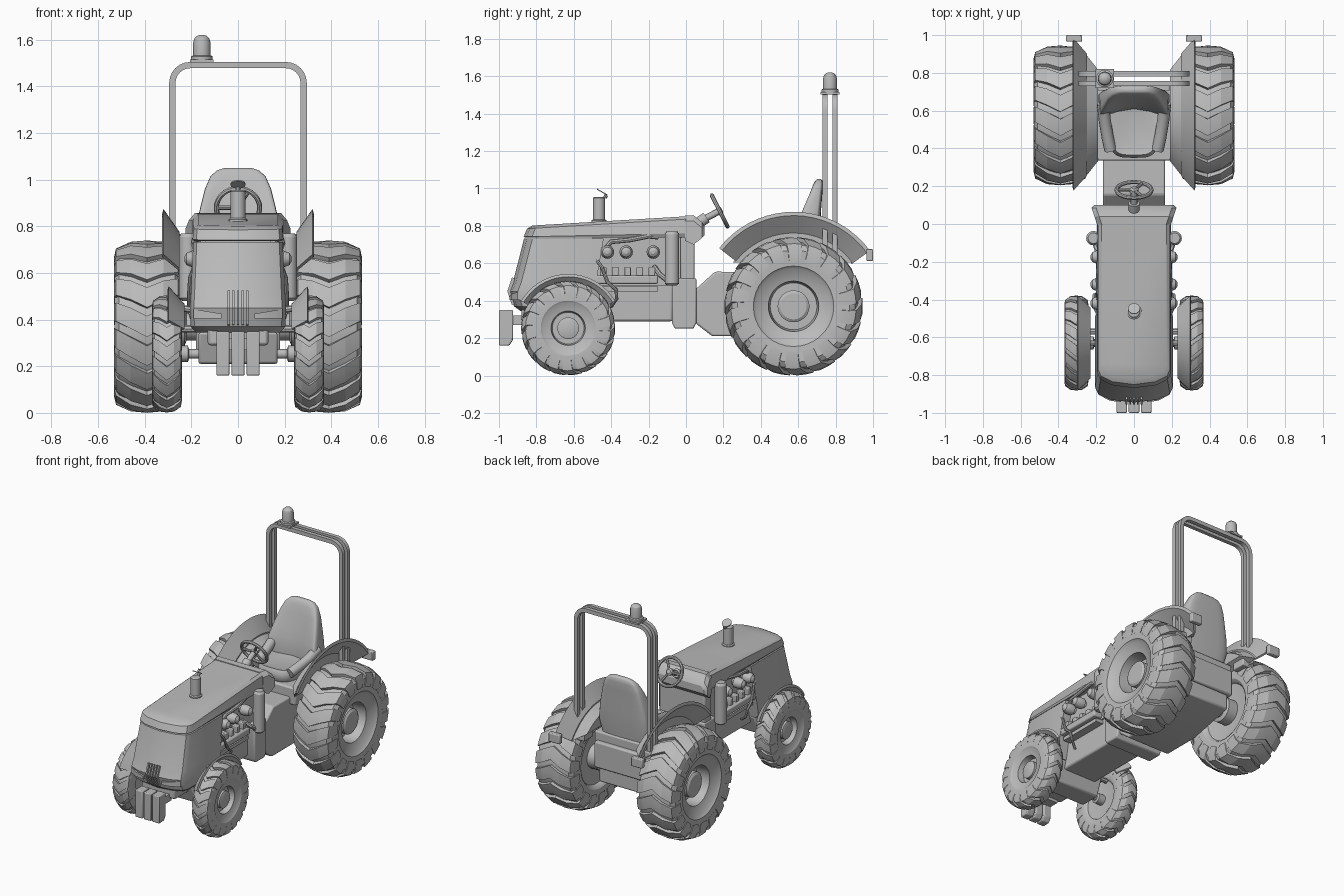
import bpy, bmesh
from math import sin, cos, pi, radians
from mathutils import Vector

if "Cube" in bpy.data.objects:
    bpy.data.objects.remove(bpy.data.objects["Cube"])

GREY = (0.5, 0.5, 0.5, 1)
mat = bpy.data.materials.new("plain grey")
mat.use_nodes = True
mat.diffuse_color = GREY
mat.node_tree.nodes["Principled BSDF"].inputs["Base Color"].default_value = GREY


# ---------- helpers ----------
def add_loft(bm, rings, cyclic=False):
    """Skin a list of equal-sized closed rings; cap the ends unless cyclic."""
    vs = [[bm.verts.new(p) for p in r] for r in rings]
    n = len(vs[0])
    pairs = list(zip(vs, vs[1:])) + ([(vs[-1], vs[0])] if cyclic else [])
    for a, b in pairs:
        for i in range(n):
            j = (i + 1) % n
            bm.faces.new((a[i], a[j], b[j], b[i]))
    if not cyclic:
        bm.faces.new(vs[0])
        bm.faces.new(vs[-1])


def finish(name, bm, mirror=False, bevel=0.0, angle=30):
    bmesh.ops.recalc_face_normals(bm, faces=bm.faces)
    me = bpy.data.meshes.new(name)
    bm.to_mesh(me)
    bm.free()
    me.materials.append(mat)
    ob = bpy.data.objects.new(name, me)
    bpy.context.collection.objects.link(ob)
    bpy.ops.object.select_all(action='DESELECT')
    ob.select_set(True)
    bpy.context.view_layer.objects.active = ob
    bpy.ops.object.shade_smooth_by_angle(angle=radians(angle))
    if bevel:
        m = ob.modifiers.new("Bevel", 'BEVEL')
        m.width, m.segments = bevel, 2
    if mirror:
        ob.modifiers.new("Mirror", 'MIRROR')
    return ob


def loft(name, rings, cyclic=False, **kw):
    bm = bmesh.new()
    add_loft(bm, rings, cyclic)
    return finish(name, bm, **kw)


def prism(name, yz, x0, x1, **kw):
    return loft(name, [[(x, y, z) for y, z in yz] for x in (x0, x1)], **kw)


def box(name, x0, x1, y0, y1, z0, z1, **kw):
    return prism(name, [(y0, z0), (y1, z0), (y1, z1), (y0, z1)], x0, x1, **kw)


def frame(t):
    u = t.cross(Vector((0, 1, 0) if abs(t.x) > 0.9 else (1, 0, 0))).normalized()
    return u, t.cross(u).normalized()


def ring(c, t, r, n):
    u, v = frame(t)
    return [c + r * (u * cos(2 * pi * i / n) + v * sin(2 * pi * i / n)) for i in range(n)]


def lathe(name, base, axis, profile, n=24, **kw):
    """Profile is (radius, distance along axis)."""
    b, t = Vector(base), Vector(axis).normalized()
    return loft(name, [ring(b + t * d, t, r, n) for r, d in profile], **kw)


def tube(name, pts, r, n=8, **kw):
    p = [Vector(q) for q in pts]
    rings = []
    for i, c in enumerate(p):
        t = (p[min(i + 1, len(p) - 1)] - p[max(i - 1, 0)]).normalized()
        rings.append(ring(c, t, r, n))
    return loft(name, rings, **kw)


def arc_band(name, cy, cz, section, a0, a1, n=18, **kw):
    """Sweep an (radius, x) section around a wheel centre."""
    ang = [radians(a0 + (a1 - a0) * i / n) for i in range(n + 1)]
    return loft(name, [[(x, cy + r * cos(a), cz + r * sin(a)) for r, x in section]
                       for a in ang], mirror=True, **kw)


# ---------- wheels ----------
TYRE = [(.10, -.09), (.19, -.105), (.20, -.125), (.215, -.135), (.30, -.14), (.33, -.12),
        (.345, -.06), (.348, 0), (.345, .06), (.33, .12), (.30, .14), (.215, .135),
        (.20, .12), (.135, .10), (.125, .01), (.085, .01), (.085, .075), (.07, .085)]
LUG = [(-1.02, .295), (-.95, .335), (-.5, .364), (0, .37), (.5, .364), (.95, .335), (1.02, .295)]


def wheel(name, x, y, z, rs, ws, count=18):
    lathe(name + "_wheel", (x, y, z), (1, 0, 0), [(r * rs, d * ws) for r, d in TYRE],
          n=36, mirror=True)
    bm = bmesh.new()
    half = pi / count * 0.7
    for k in range(count):
        rings = []
        for t, r in LUG:
            a = 2 * pi * k / count - 0.2 * abs(t)
            rings.append([(x + t * .14 * ws, y + q * rs * cos(b), z + q * rs * sin(b))
                          for q, b in ((r - .05, a - half), (r, a - half),
                                       (r, a), (r, a + half), (r - .05, a + half))])
        add_loft(bm, rings)
    finish(name + "_tyre_lugs", bm, mirror=True, angle=20)


RY, RZ, FY, FZ = 0.575, 0.37, -0.63, 0.253
wheel("rear", .39, RY, RZ, 1, 1)
wheel("front", .305, FY, FZ, .68, .45)

# axles
lathe("rear_axle", (0, RY, RZ), (1, 0, 0),
      [(.09, 0), (.09, .15), (.06, .16), (.06, .22), (.085, .23), (.085, .30)], mirror=True)
lathe("front_axle", (0, FY, FZ), (1, 0, 0),
      [(.035, 0), (.035, .10), (.02, .11), (.02, .21), (.035, .215), (.035, .28)],
      n=16, mirror=True)
prism("front_axle_mount", [(-.75, .345), (-.70, .21), (-.56, .21), (-.51, .345)], -.17, .17, bevel=.01)
tube("steering_rod", [(-.25, -.57, .36), (.25, -.57, .36)], .016)

# ---------- mudguards ----------
arc_band("rear_mudguard", RY, RZ, [(.505, .32), (.405, .25), (.385, .25), (.485, .325)], 36, 142)
arc_band("front_mudguard", FY, FZ, [(.29, .297), (.215, .23), (.205, .235), (.275, .302)], 30, 150)


def segment(x, r, a0):
    ang = [radians(a0 + (180 - 2 * a0) * i / 12) for i in range(13)]
    return [(x, RY + r * cos(a), RZ + r * sin(a)) for a in ang]


loft("mudguard_inner_wall", [segment(.255, .40, 36), segment(.19, .36, 48)], mirror=True)
box("tail_lamp", .275, .36, .965, 1.0, .612, .675, mirror=True, bevel=.006)
tube("front_mudguard_stay", [(.18, FY, .44), (.25, FY, .45)], .014, mirror=True)

# ---------- chassis and engine ----------
box("engine_sump", -.13, .13, -.88, -.07, .29, .50, bevel=.012)
box("engine_block", -.14, .14, -.50, .0, .48, .765)
prism("clutch_housing", [(-.075, .28), (-.06, .25), (.04, .25), (.055, .28), (.055, .52), (-.075, .52)],
      -.18, .18, bevel=.008)
box("bulkhead", -.175, .175, -.03, .045, .50, .79, bevel=.008)
prism("gearbox", [(.05, .28), (.14, .21), (.40, .21), (.72, .28), (.72, .55), (.155, .555), (.05, .46)],
      -.165, .165, bevel=.01)
box("seat_platform", -.21, .21, .335, .71, .50, .62, bevel=.01)
box("rear_hitch_block", -.19, .19, .68, .74, .38, .56, bevel=.01)

# engine fittings on both sides
box("manifold_rail", .12, .20, -.50, -.15, .49, .535, mirror=True, bevel=.008)
box("manifold_shelf", .12, .185, -.47, -.15, .45, .475, mirror=True)
for i, y in enumerate((-.42, -.32, -.175)):
    lathe(f"injector_{i}", (.12, y, .66), (1, 0, 0),
          [(.022, 0), (.022, .03), (.036, .04), (.036, .075), (.026, .10), (.01, .11)],
          n=16, mirror=True)
for i in range(5):
    y = -.46 + i * .065
    box(f"manifold_port_{i}", .12, .18, y, y + .035, .53, .58, mirror=True, bevel=.005)
lathe("air_filter", (.215, -.075, .48), (0, 0, 1),
      [(.025, 0), (.038, .012), (.038, .275), (.028, .29)], n=20, mirror=True)
tube("upper_pipe", [(.17, -.44, .67), (.185, -.40, .715), (.19, -.30, .725), (.185, -.20, .745), (.17, -.15, .74)],
     .013, mirror=True)
tube("lower_hose", [(.19, -.48, .62), (.205, -.45, .58), (.21, -.42, .50), (.21, -.375, .46),
                    (.20, -.37, .41), (.15, -.40, .37)], .009, mirror=True)
tube("filter_pipe", [(.15, -.17, .58), (.195, -.14, .54), (.21, -.09, .50)], .014, mirror=True)

# ---------- hood ----------
def hood_ring(z, w, yf, yb, slope):
    half = [(w, yb), (w, yf + .08), (.92 * w, yf + .045), (.6 * w, yf + .015)]
    pts = [(-x, y) for x, y in half] + [(0, yf)] + half[::-1]
    return [(x, y, z + slope * (y + .85)) for x, y in pts]


loft("hood_nose", [hood_ring(*a, 0) for a in (
    (.345, .18, -.885, -.51), (.37, .203, -.92, -.505), (.45, .206, -.945, -.49),
    (.50, .203, -.925, -.48), (.732, .192, -.866, -.44))])
loft("hood_top", [hood_ring(*a) for a in (
    (.738, .188, -.862, .0, 0), (.742, .195, -.868, .0, .02),
    (.785, .190, -.85, .0, .06), (.80, .172, -.82, .0, .06))])
for i in range(-2, 3):
    x = i * .02
    prism(f"grille_fin_{i + 2}", [(-.90, .37), (-.932, .38), (-.955, .45), (-.93, .525), (-.88, .50)],
          x - .005, x + .005)
loft("headlight", [[(x, y, .405), (x, y, z), (x, y + .03, z), (x, y + .03, .405)]
                   for x, y, z in ((.07, -.943, .425), (.13, -.935, .435), (.19, -.902, .445))], mirror=True)

# dashboard cowl flaring backwards
loft("dash_cowl", [[(-w, y, z0), (w, y, z0), (w, y, z1 - .03), (w - .025, y, z1),
                    (-w + .025, y, z1), (-w, y, z1 - .03)]
                   for y, w, z0, z1 in ((-.005, .195, .72, .855), (.04, .21, .70, .857),
                                        (.085, .225, .735, .82), (.10, .21, .75, .80))])

# exhaust stack with rain flap
lathe("exhaust_stack", (0, -.465, .80), (0, 0, 1),
      [(.04, 0), (.04, .03), (.032, .035), (.032, .15), (.024, .155)], n=20)
lathe("exhaust_flap", (0, -.45, .978), (0, .5, .87), [(.032, 0), (.032, .006)], n=16)
tube("flap_hinge", [(0, -.435, .95), (0, -.425, .965)], .01)

# front ballast weights
for i, x in enumerate((-.065, 0, .065)):
    prism(f"front_weight_{i}", [(-1.0, .16), (-.945, .16), (-.925, .19), (-.925, .35), (-1.0, .35)],
          x - .028, x + .028, bevel=.006)
box("weight_bracket", -.09, .09, -.93, -.86, .27, .32)

# ---------- steering ----------
C, N = Vector((0, .18, .88)), Vector((0, .89, .45)).normalized()
U, V = frame(N)
tube("steering_column", [(0, .03, .79), (0, .11, .845)], .03, n=16)
tube("steering_shaft", [(0, .10, .838), C], .018, n=12)
rings = []
for k in range(28):
    e = U * cos(2 * pi * k / 28) + V * sin(2 * pi * k / 28)
    rings.append([C + e * (.093 + .011 * cos(b * pi / 4)) + N * (.011 * sin(b * pi / 4)) for b in range(8)])
loft("steering_wheel", rings, cyclic=True)
for k in range(3):
    a = pi / 2 + k * 2 * pi / 3
    tube(f"steering_spoke_{k}", [C, C + (U * cos(a) + V * sin(a)) * .09], .009)
lathe("steering_hub", C - N * .012, N, [(.024, 0), (.024, .018), (.014, .026)], n=16)


# ---------- seat ----------
def seat_ring(z, w, y0, y1, wrap, taper=0.0, n=28):
    """Rounded rectangle with sides wrapping forward and a narrower front."""
    pts = []
    for i in range(n):
        a = 2 * pi * i / n
        c, s = cos(a), sin(a)
        px = abs(c) ** .5 * (1 if c > 0 else -1)
        py = abs(s) ** .5 * (1 if s > 0 else -1)
        x = px * w * (1 + taper * (py - 1) / 2)
        dip = wrap * px * px if s < 0.2 else 0
        pts.append((x, (y0 + y1) / 2 + py * (y1 - y0) / 2 - dip, z))
    return pts


loft("seat_cushion", [seat_ring(z, w, y0, y1, 0, .28) for z, w, y0, y1 in (
    (.61, .16, .37, .69), (.63, .175, .355, .70), (.675, .175, .35, .70),
    (.70, .16, .365, .69), (.69, .12, .40, .66))], angle=60)
loft("seat_back", [seat_ring(*a) for a in (
    (.62, .17, .61, .70, .02), (.70, .19, .61, .71, .07), (.80, .18, .625, .718, .06),
    (.88, .162, .645, .722, .04), (.96, .142, .665, .728, .02), (1.015, .118, .68, .732, .008),
    (1.04, .09, .69, .73, 0), (1.05, .06, .70, .722, 0))], angle=60)
tube("seat_bolster", [(.125, .39, .685), (.14, .46, .705), (.155, .55, .73), (.165, .64, .77)],
     .032, n=12, mirror=True, angle=60)


# ---------- roll bar ----------
def bar_path(o):
    pts = [(-.295 + o, .60)]
    for cx, a0 in ((-.205, 180), (.205, 90)):
        for i in range(7):
            a = radians(a0 - 15 * i)
            pts.append((cx + (.09 - o) * cos(a), 1.415 + (.09 - o) * sin(a)))
    return pts + [(.295 - o, .60)]


for side, y0, y1 in (("front", .73, .757), ("rear", .782, .81)):
    loft("roll_bar_" + side, [[(a, y0, b), (a, y1, b), (c, y1, d), (c, y0, d)]
                              for (a, b), (c, d) in zip(bar_path(0), bar_path(.027))])
box("roll_bar_foot", .21, .30, .72, .82, .58, .64, mirror=True, bevel=.006)

# warning beacon
box("beacon_plate", -.205, -.105, .72, .82, 1.503, 1.515)
lathe("beacon", (-.155, .77, 1.513), (0, 0, 1),
      [(.046, 0), (.046, .016), (.037, .02), (.037, .075), (.032, .093), (.02, .104), (.006, .108)], n=24)
